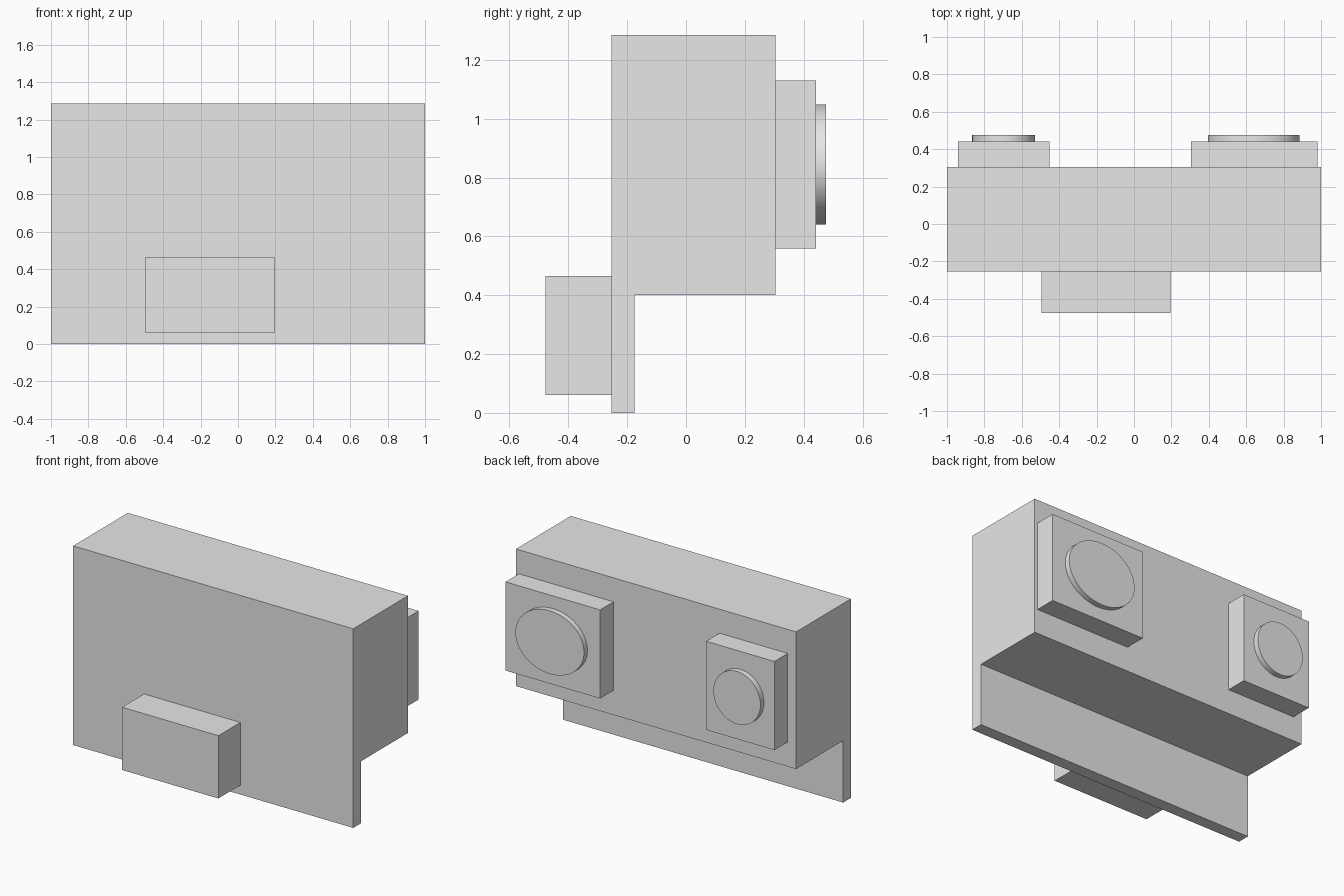
import bpy
import bmesh
import math
from mathutils import Matrix, Vector

default = bpy.data.objects.get("Cube")
if default:
    bpy.data.objects.remove(default, do_unlink=True)

# Single plain grey
grey = bpy.data.materials.new("plain_grey")
grey.use_nodes = True
colour = (0.8, 0.8, 0.8, 1.0)
grey.diffuse_color = colour
grey.node_tree.nodes["Principled BSDF"].inputs["Base Color"].default_value = colour


def finish(name, bm):
    bmesh.ops.recalc_face_normals(bm, faces=bm.faces)
    mesh = bpy.data.meshes.new(name)
    bm.to_mesh(mesh)
    bm.free()
    mesh.materials.append(grey)
    obj = bpy.data.objects.new(name, mesh)
    bpy.context.collection.objects.link(obj)
    return obj


def box(name, x, y, z):
    spans = (x, y, z)
    size = Matrix.Diagonal([b - a for a, b in spans] + [1])
    centre = Matrix.Translation([(a + b) / 2 for a, b in spans])
    bm = bmesh.new()
    bmesh.ops.create_cube(bm, size=1, matrix=centre @ size)
    return finish(name, bm)


def disc(name, x, z, rx, rz, y0, y1):
    # Elliptical plate whose axis runs front to back
    bm = bmesh.new()
    matrix = (Matrix.Translation((x, (y0 + y1) / 2, z))
              @ Matrix.Diagonal((rx, 1, rz, 1))
              @ Matrix.Rotation(math.pi / 2, 4, "X"))
    bmesh.ops.create_cone(bm, cap_ends=True, segments=64, radius1=1,
                          radius2=1, depth=y1 - y0, matrix=matrix)
    obj = finish(name, bm)
    bpy.ops.object.select_all(action="DESELECT")
    obj.select_set(True)
    bpy.context.view_layer.objects.active = obj
    bpy.ops.object.shade_smooth_by_angle(angle=math.radians(30))
    return obj


# Main body: L-shaped profile with a thin front skirt, extruded across x
profile = [(-0.253, 0), (-0.175, 0), (-0.175, 0.4),
           (0.305, 0.4), (0.305, 1.285), (-0.253, 1.285)]
bm = bmesh.new()
face = bm.faces.new([bm.verts.new((-1, y, z)) for y, z in profile])
extruded = bmesh.ops.extrude_face_region(bm, geom=[face])["geom"]
bmesh.ops.translate(bm, vec=Vector((2, 0, 0)),
                    verts=[v for v in extruded if isinstance(v, bmesh.types.BMVert)])
finish("body", bm)

# Front block
box("front_block", (-0.494, 0.194), (-0.477, -0.25), (0.06, 0.465))

# Rear pads with raised discs
box("left_pad", (0.304, 0.98), (0.3, 0.441), (0.558, 1.13))
disc("left_disc", 0.64, 0.844, 0.245, 0.204, 0.436, 0.476)
box("right_pad", (-0.94, -0.453), (0.3, 0.441), (0.558, 1.13))
disc("right_disc", -0.697, 0.844, 0.168, 0.17, 0.436, 0.476)
